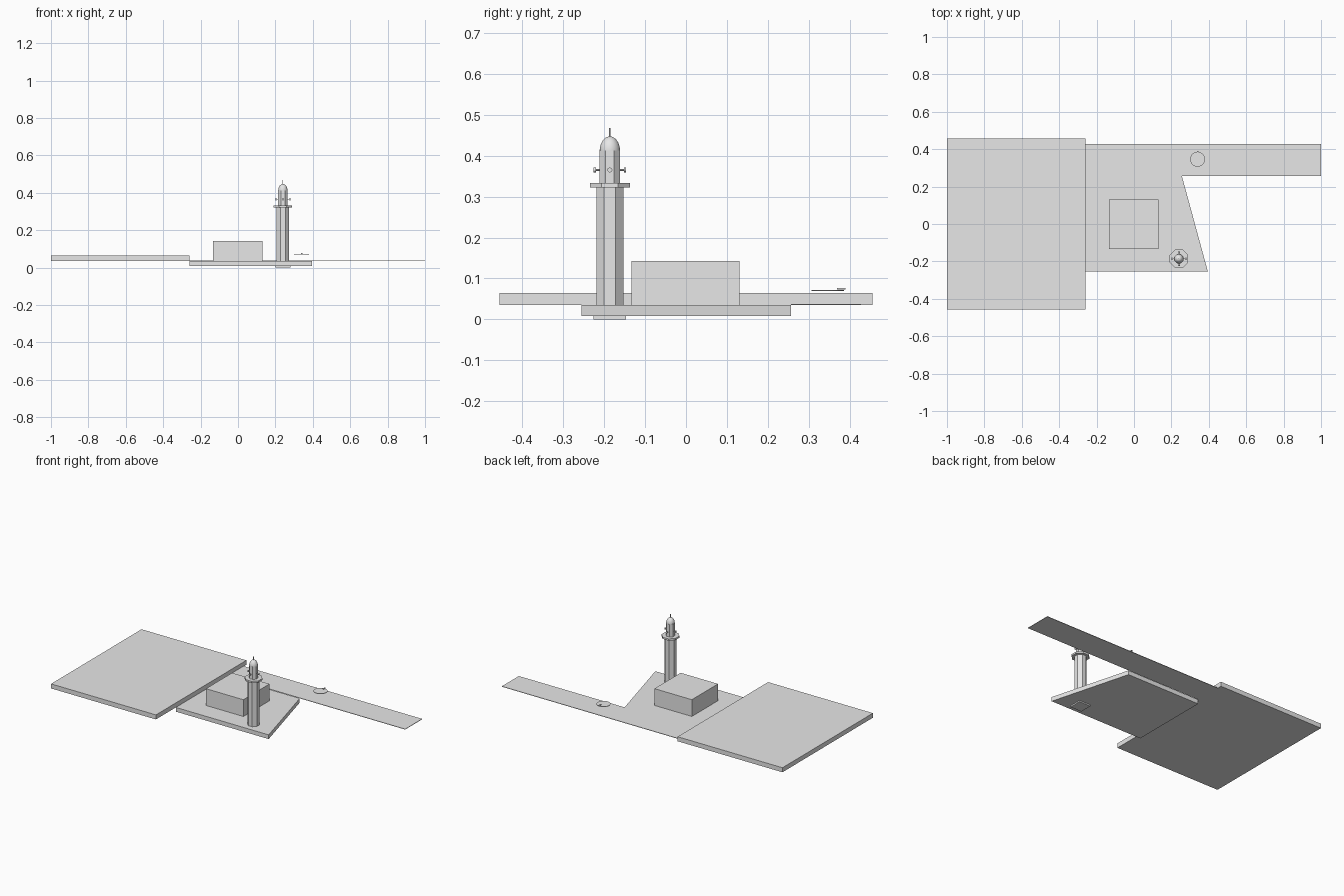
import bpy
import bmesh
from math import radians, pi, cos, sin
from mathutils import Vector

cube = bpy.data.objects.get("Cube")
if cube:
    bpy.data.objects.remove(cube, do_unlink=True)

grey = bpy.data.materials.new("light_grey")
grey.use_nodes = True
grey.diffuse_color = (0.8, 0.8, 0.8, 1)
grey.node_tree.nodes["Principled BSDF"].inputs["Base Color"].default_value = (0.8, 0.8, 0.8, 1)


def finish(name, bm, smooth=False):
    mesh = bpy.data.meshes.new(name)
    bmesh.ops.recalc_face_normals(bm, faces=bm.faces)
    for face in bm.faces:
        face.smooth = smooth
    bm.to_mesh(mesh)
    bm.free()
    mesh.materials.append(grey)
    obj = bpy.data.objects.new(name, mesh)
    bpy.context.collection.objects.link(obj)
    return obj


def prism(name, outline, z0, z1):
    """Extrude a flat outline from z0 up to z1."""
    bm = bmesh.new()
    base = bm.faces.new([bm.verts.new((x, y, z0)) for x, y in outline])
    top = bmesh.ops.extrude_face_region(bm, geom=[base])["geom"]
    verts = [v for v in top if isinstance(v, bmesh.types.BMVert)]
    bmesh.ops.translate(bm, verts=verts, vec=(0, 0, z1 - z0))
    return finish(name, bm)


def box(name, x0, x1, y0, y1, z0, z1):
    return prism(name, [(x0, y0), (x1, y0), (x1, y1), (x0, y1)], z0, z1)


def column(name, centre, radius, z0, z1, sides=8):
    """Upright regular prism with flat sides facing the axes."""
    angles = [(i + 0.5) * 2 * pi / sides for i in range(sides)]
    outline = [(centre[0] + radius * cos(a), centre[1] + radius * sin(a)) for a in angles]
    return prism(name, outline, z0, z1)


# Ground slabs
box("large_slab", -1, -0.26, -0.456, 0.456, 0.035, 0.064)
prism("platform", [(-0.26, -0.255), (0.395, -0.255), (0.256, 0.256), (-0.26, 0.256)], 0.008, 0.035)
box("long_pier", -0.26, 1, 0.257, 0.428, 0.035, 0.038)
box("building", -0.133, 0.131, -0.133, 0.131, 0.035, 0.142)

# Tower
tower = (0.24, -0.186)
tx, ty = tower
box("tower_foot", tx - 0.04, tx + 0.04, ty - 0.04, ty + 0.04, 0, 0.008)
column("tower_shaft", tower, 0.036, 0.035, 0.322)
column("tower_gallery", tower, 0.053, 0.322, 0.333)
column("lantern_room", tower, 0.027, 0.333, 0.413)
column("tower_spike", tower, 0.002, 0.44, 0.467)

# Rounded cap, with its lower half inside the lantern room
bm = bmesh.new()
bmesh.ops.create_uvsphere(bm, u_segments=24, v_segments=16, radius=1)
bmesh.ops.scale(bm, vec=(0.025, 0.025, 0.036), verts=bm.verts)
bmesh.ops.translate(bm, vec=(tx, ty, 0.411), verts=bm.verts)
finish("lantern_cap", bm, True)

# Four lamps around the lantern room
for i, side in enumerate(("left", "back", "right", "front")):
    direction = Vector((cos(i * pi / 2), sin(i * pi / 2), 0))
    for part, radius, length, reach in (("arm", 0.002, 0.014, 0.03), ("lamp", 0.006, 0.005, 0.037)):
        bm = bmesh.new()
        bmesh.ops.create_cone(bm, cap_ends=True, segments=12, radius1=radius,
                              radius2=radius, depth=length)
        turn = Vector((0, 0, 1)).rotation_difference(direction).to_matrix()
        bmesh.ops.rotate(bm, matrix=turn, verts=bm.verts)
        bmesh.ops.translate(bm, vec=Vector((tx, ty, 0.365)) + direction * reach, verts=bm.verts)
        finish(f"{side}_{part}", bm)

# Thin disc over the pier, with its small pointer
column("disc", (0.34, 0.346), 0.04, 0.069, 0.072, 32)
box("pointer", 0.338, 0.346, 0.369, 0.39, 0.073, 0.077)
